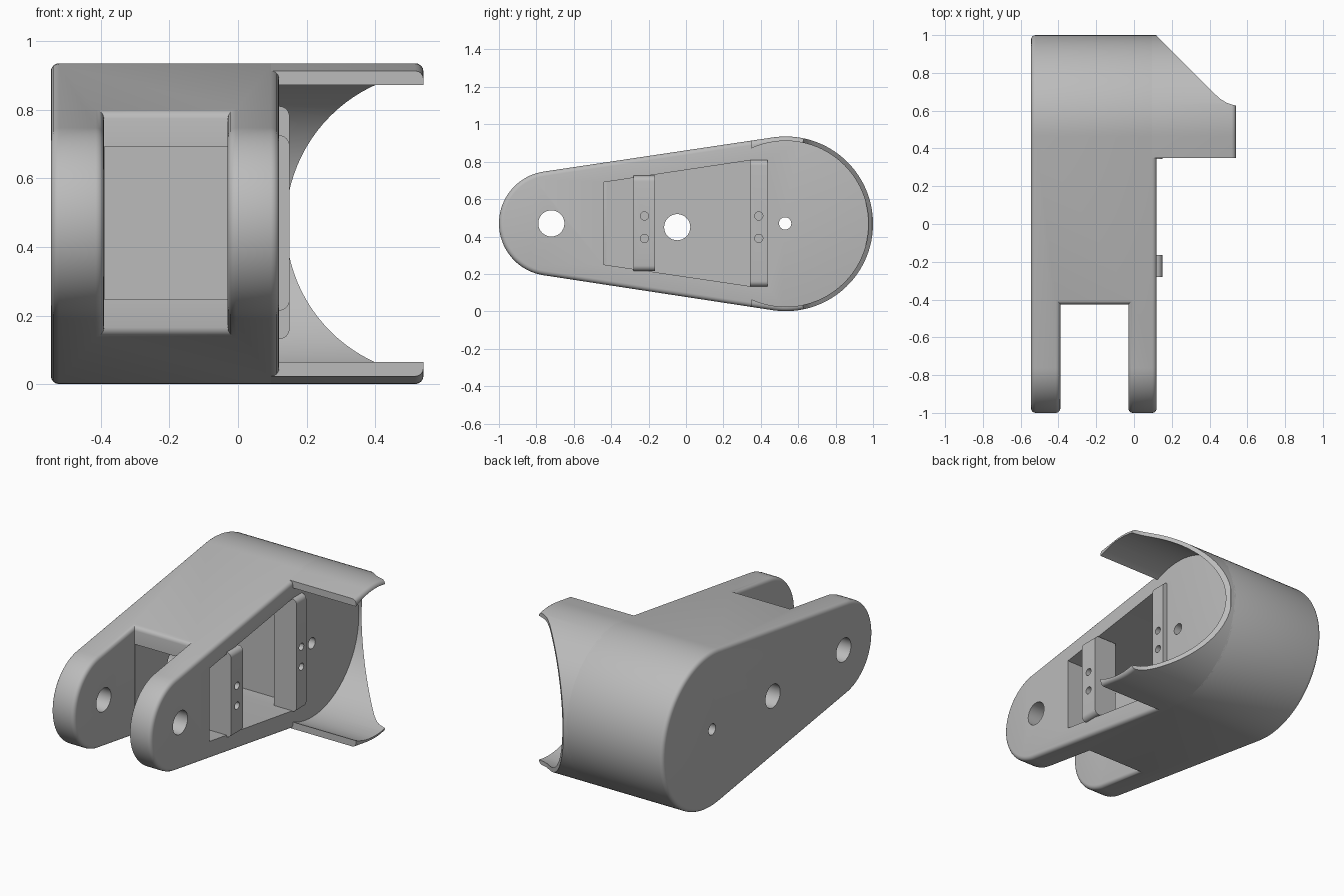
import bpy, bmesh
from math import cos, sin, pi, asin, hypot

if "Cube" in bpy.data.objects:
    bpy.data.objects.remove(bpy.data.objects["Cube"])

grey = bpy.data.materials.new("matte_grey")
grey.use_nodes = True
color = (0.5, 0.5, 0.5, 1)
grey.diffuse_color = color
grey.node_tree.nodes["Principled BSDF"].inputs["Base Color"].default_value = color

# Main dimensions
LEFT, RIGHT, SHROUD_END = -0.545, 0.12, 0.54
MID_Z = 0.468
NOSE_Y, NOSE_R = -0.72, 0.28
TAIL_Y, TAIL_R = 0.533, 0.467
SLOT_A, SLOT_B, SLOT_Y = -0.39, -0.03, -0.425
FILLET = 0.024


def prism(name, points, axis, lo, hi):
    """Extrude a closed outline along x, y or z."""
    place = {"x": lambda a, b, t: (t, a, b),
             "y": lambda a, b, t: (a, t, b),
             "z": lambda a, b, t: (a, b, t)}[axis]
    bm = bmesh.new()
    face = bm.faces.new([bm.verts.new(place(a, b, lo)) for a, b in points])
    grown = bmesh.ops.extrude_face_region(bm, geom=[face])
    step = place(0, 0, hi - lo)
    bmesh.ops.translate(bm, vec=step, verts=[g for g in grown["geom"] if isinstance(g, bmesh.types.BMVert)])
    bmesh.ops.recalc_face_normals(bm, faces=bm.faces)
    mesh = bpy.data.meshes.new(name)
    bm.to_mesh(mesh)
    bm.free()
    mesh.materials.append(grey)
    obj = bpy.data.objects.new(name, mesh)
    bpy.context.collection.objects.link(obj)
    return obj


def rect(a0, b0, a1, b1):
    return [(a0, b0), (a1, b0), (a1, b1), (a0, b1)]


def arc(cy, cz, r, start, end, steps):
    angles = [start + (end - start) * i / steps for i in range(steps + 1)]
    return [(cy + r * cos(t), cz + r * sin(t)) for t in angles]


def circle(cy, cz, r, steps=32):
    return arc(cy, cz, r, 0, 2 * pi, steps)[:-1]


def cut(obj, cutter):
    cutter.hide_render = True
    mod = obj.modifiers.new("cut", "BOOLEAN")
    mod.operation, mod.solver, mod.object = "DIFFERENCE", "EXACT", cutter
    bpy.context.view_layer.objects.active = obj
    bpy.ops.object.modifier_apply(modifier=mod.name)
    bpy.data.objects.remove(cutter)


def round_edges(obj, wanted):
    bm = bmesh.new()
    bm.from_mesh(obj.data)
    edges = [e for e in bm.edges if len(e.link_faces) == 2
             and e.calc_face_angle(0) > 0.7 and wanted(e)]
    bmesh.ops.bevel(bm, geom=edges, offset=FILLET, segments=4, profile=0.5,
                    affect="EDGES", clamp_overlap=False)
    bm.to_mesh(obj.data)
    bm.free()


def smooth(obj):
    bpy.ops.object.select_all(action="DESELECT")
    obj.select_set(True)
    bpy.context.view_layer.objects.active = obj
    bpy.ops.object.shade_smooth_by_angle(angle=0.5)


# Tapered outline: two arcs joined by their common tangents
tilt = pi / 2 + asin((TAIL_R - NOSE_R) / hypot(TAIL_Y - NOSE_Y, 0))
outline = (arc(TAIL_Y, MID_Z, TAIL_R, -tilt, tilt, 64)
           + arc(NOSE_Y, MID_Z + 0.002, NOSE_R, tilt, 2 * pi - tilt, 40))

# Body with fork slot and rounded rims
body = prism("body", outline, "x", LEFT, RIGHT)
cut(body, prism("slot_cutter", rect(SLOT_A, -1.2, SLOT_B, SLOT_Y), "z", -0.2, 1.2))


def not_vertical(e):
    d = e.verts[0].co - e.verts[1].co
    return abs(d.z) < 0.2


round_edges(body, not_vertical)

# Side pocket, which breaks through into the slot
pocket = [(-0.44, 0.25), (0.34, 0.135), (0.434, 0.132),
          (0.434, 0.81), (0.34, 0.807), (-0.44, 0.69)]
cut(body, prism("pocket_cutter", pocket, "x", SLOT_A + 0.002, 0.3))

# Pivot, cable and axle holes
for y, z, r in [(NOSE_Y, 0.47, 0.07), (-0.047, 0.45, 0.07), (0.53, 0.47, 0.033)]:
    cut(body, prism("hole_cutter", circle(y, z, r), "x", -0.8, 0.3))
smooth(body)

# Curved shroud beyond the pocket side
shroud = prism("shroud", outline, "x", RIGHT - 0.035, SHROUD_END)
round_edges(shroud, lambda e: all(v.co.x > SHROUD_END - 0.01 for v in e.verts))
cut(shroud, prism("bore_cutter", circle(TAIL_Y, MID_Z, 0.443, 96), "x", -0.2, 0.8))
cut(shroud, prism("front_cutter", rect(-0.2, -1.2, 0.8, 0.35), "z", -0.2, 1.2))
sweep = [(RIGHT, 0.995), (0.3, 0.815), (0.42, 0.695), (0.46, 0.66), (0.49, 0.642),
         (0.52, 0.632), (0.56, 0.62), (0.8, 0.62), (0.8, 1.2), (RIGHT, 1.2)]
cut(shroud, prism("sweep_cutter", sweep, "z", -0.2, 1.2))
smooth(shroud)

# Mounting bars across the pocket, each with two screw holes
for name, y0, y1, z0, z1 in [("front_mounting_bar", -0.28, -0.165, 0.215, 0.725),
                             ("rear_mounting_bar", 0.343, 0.435, 0.132, 0.81)]:
    r, face = 0.03, 0.15
    side = ([(0, z0)] + arc(face - r, z0 + r, r, -pi / 2, 0, 6)
            + arc(face - r, z1 - r, r, 0, pi / 2, 6) + [(0, z1)])
    bar = prism(name, side, "y", y0, y1)
    for z in (0.39, 0.51):
        cut(bar, prism("screw_cutter", circle((y0 + y1) / 2, z, 0.022, 20), "x", 0.05, 0.3))
    smooth(bar)
